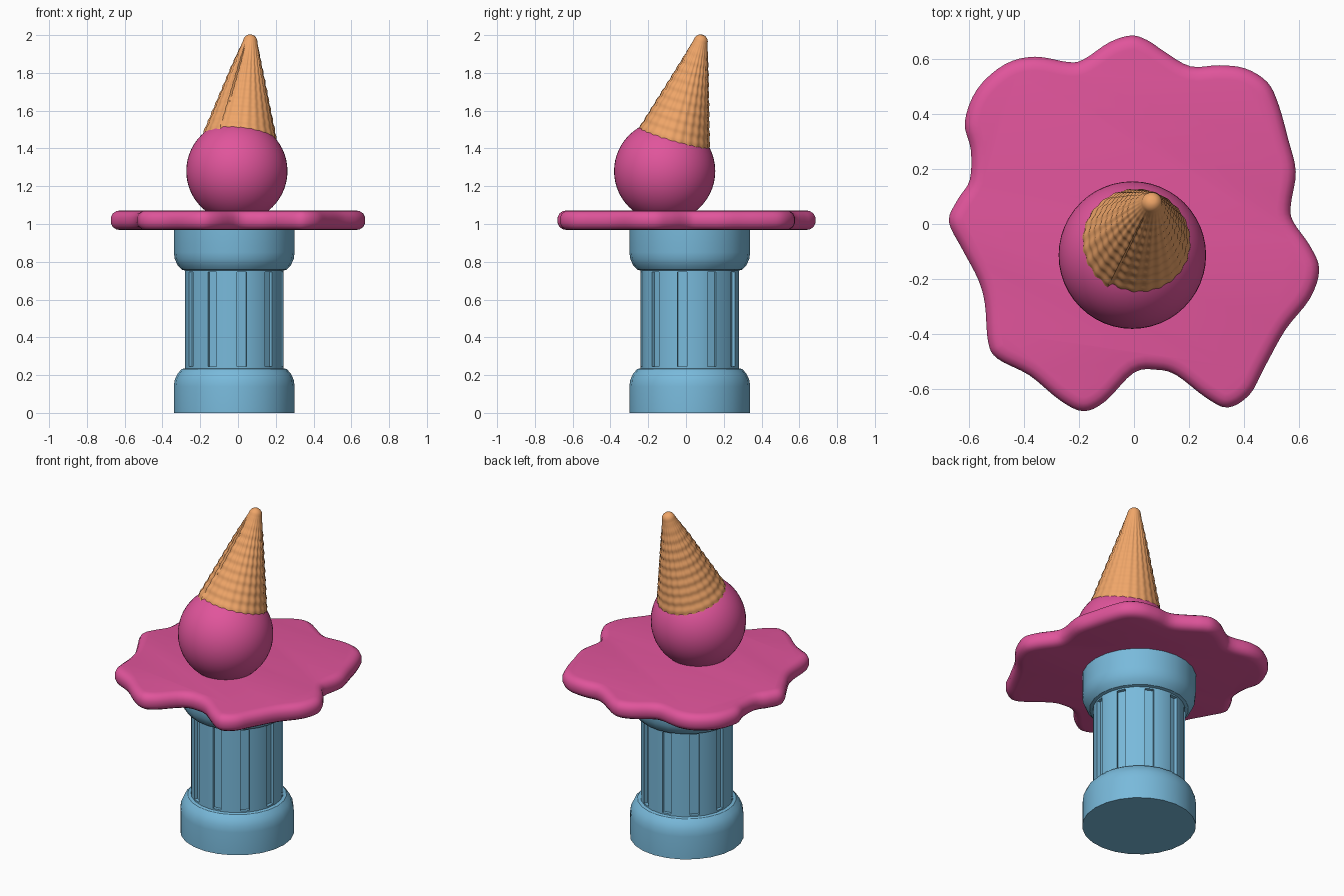
import bpy, bmesh, math
from mathutils import Vector

if "Cube" in bpy.data.objects:
    bpy.data.objects.remove(bpy.data.objects["Cube"])


def material(name, rgb):
    m = bpy.data.materials.new(name)
    m.diffuse_color = (*rgb, 1)
    m.use_nodes = True
    m.node_tree.nodes["Principled BSDF"].inputs["Base Color"].default_value = m.diffuse_color
    return m


BLUE = material("blue", (0.19, 0.49, 0.71))
PINK = material("pink", (0.75, 0.09, 0.33))
WAFFLE = material("waffle", (0.87, 0.38, 0.14))


def add_object(name, bm, mat=None):
    bmesh.ops.recalc_face_normals(bm, faces=bm.faces)
    me = bpy.data.meshes.new(name)
    bm.to_mesh(me)
    bm.free()
    ob = bpy.data.objects.new(name, me)
    bpy.context.collection.objects.link(ob)
    if mat:
        me.materials.append(mat)
    return ob


def select(ob):
    bpy.ops.object.select_all(action='DESELECT')
    ob.select_set(True)
    bpy.context.view_layer.objects.active = ob


def smooth(ob, degrees):
    select(ob)
    bpy.ops.object.shade_smooth_by_angle(angle=math.radians(degrees))


def skin(rings):
    """Bridge a list of closed point rings and cap both ends."""
    bm = bmesh.new()
    vs = [[bm.verts.new(p) for p in ring] for ring in rings]
    n = len(vs[0])
    for a, b in zip(vs, vs[1:]):
        for i in range(n):
            j = (i + 1) % n
            bm.faces.new((a[i], a[j], b[j], b[i]))
    bm.faces.new(vs[0][::-1])
    bm.faces.new(vs[-1])
    return bm


# Column: turned profile, with base and capital mirrored about mid height
CX, CY, MID = -0.02, 0.02, 0.495
half = [(0.32, 0), (0.32, 0.14), (0.315, 0.175), (0.30, 0.208),
        (0.278, 0.232), (0.26, 0.236)]
profile = half + [(r, 2 * MID - z) for r, z in reversed(half)]
SIDES = 24
column = add_object("column", skin([
    [(CX + r * math.cos(2 * math.pi * i / SIDES),
      CY + r * math.sin(2 * math.pi * i / SIDES), z) for i in range(SIDES)]
    for r, z in profile]), BLUE)

# Ten recessed flutes around the shaft
bm = bmesh.new()
for k in range(10):
    a = math.radians(-9 + 36 * k)
    out, side = Vector((math.cos(a), math.sin(a), 0)), Vector((-math.sin(a), math.cos(a), 0))
    for v in bmesh.ops.create_cube(bm, size=1)["verts"]:
        v.co = (Vector((CX, CY, MID)) + out * (0.26 + 0.044 * v.co.x)
                + side * (0.052 * v.co.y) + Vector((0, 0, 0.5 * v.co.z)))
cutter = add_object("flute_cutter", bm)
cutter.hide_render = True
mod = column.modifiers.new("flutes", 'BOOLEAN')
mod.operation, mod.solver, mod.object = 'DIFFERENCE', 'EXACT', cutter
select(column)
bpy.ops.object.modifier_apply(modifier=mod.name)
bpy.data.objects.remove(cutter)
smooth(column, 30)

# Melted puddle: wavy outline, smoothed as a spline, with rounded rim
outline = [(-.01, .685), (-.09, .66), (-.18, .60), (-.235, .588), (-.36, .608),
           (-.47, .58), (-.57, .49), (-.615, .37), (-.593, .27), (-.597, .16),
           (-.64, .09), (-.673, .01), (-.625, -.09), (-.567, -.20), (-.542, -.29),
           (-.53, -.43), (-.495, -.49), (-.38, -.55), (-.27, -.64), (-.185, -.68),
           (-.105, -.645), (0, -.54), (.085, -.53), (.155, -.55), (.26, -.63),
           (.34, -.667), (.42, -.62), (.475, -.52), (.55, -.385), (.64, -.27),
           (.673, -.165), (.64, -.08), (.578, .01), (.57, .07), (.588, .19),
           (.56, .31), (.525, .435), (.485, .515), (.405, .565), (.31, .577),
           (.205, .573), (.11, .627), (.05, .667)]
ctrl = [Vector(p) for p in outline]
pts = []
for i in range(len(ctrl)):
    p0, p1, p2, p3 = (ctrl[(i + k) % len(ctrl)] for k in (-1, 0, 1, 2))
    for t in (0, 0.25, 0.5, 0.75):
        pts.append(0.5 * (2 * p1 + (p2 - p0) * t + (2 * p0 - 5 * p1 + 4 * p2 - p3) * t * t
                          + (3 * p1 - p0 - 3 * p2 + p3) * t ** 3))
N = len(pts)
inward = []
for i in range(N):
    d = (pts[(i + 2) % N] - pts[i - 2]).normalized()
    inward.append(Vector((-d.y, d.x)))      # outline runs anticlockwise
rim = [(0.05, 0.968), (0.028, 0.972), (0.01, 0.984), (0, 1.005), (0, 1.035),
       (0.01, 1.056), (0.028, 1.068), (0.05, 1.072)]
puddle = add_object("melted_puddle", skin([
    [(*(p + n * inset), z) for p, n in zip(pts, inward)] for inset, z in rim]), PINK)
smooth(puddle, 50)

# Scoop
CENTRE = Vector((-0.006, -0.113, 1.28))
bm = bmesh.new()
bmesh.ops.create_uvsphere(bm, u_segments=48, v_segments=28, radius=0.268)
bmesh.ops.translate(bm, verts=bm.verts, vec=CENTRE)
scoop = add_object("scoop", bm, PINK)
smooth(scoop, 60)

# Upturned waffle cone: tilted axis, diagonal embossing, rolled seam, round tip
AXIS = Vector((0.074, 0.20, 0.72)).normalized()
turn = AXIS.to_track_quat('Z', 'Y')
AROUND, ROWS = 144, 80
START, NOSE, TIP_R = 0.172, 0.715, 0.038


def cone_ring(t, r, relief):
    ring = []
    for i in range(AROUND):
        a = 2 * math.pi * i / AROUND
        emboss = 0.004 * math.cos(12 * a + 62 * t) * math.cos(12 * a - 62 * t)
        wrap = 0.010 * (((a - math.radians(80)) / (2 * math.pi)) % 1 - 0.5)
        rr = r + relief * (emboss + wrap)
        ring.append(CENTRE + turn @ Vector((rr * math.cos(a), rr * math.sin(a), t)))
    return ring


rings = []
for j in range(ROWS + 1):
    f = j / ROWS
    rings.append(cone_ring(START + (NOSE - START) * f, 0.199 + (TIP_R - 0.199) * f,
                           min(1, (1 - f) * 4)))
for deg in range(15, 90, 15):
    b = math.radians(deg)
    rings.append(cone_ring(NOSE + TIP_R * math.sin(b), TIP_R * math.cos(b), 0))
cone = add_object("waffle_cone", skin(rings), WAFFLE)
smooth(cone, 50)
